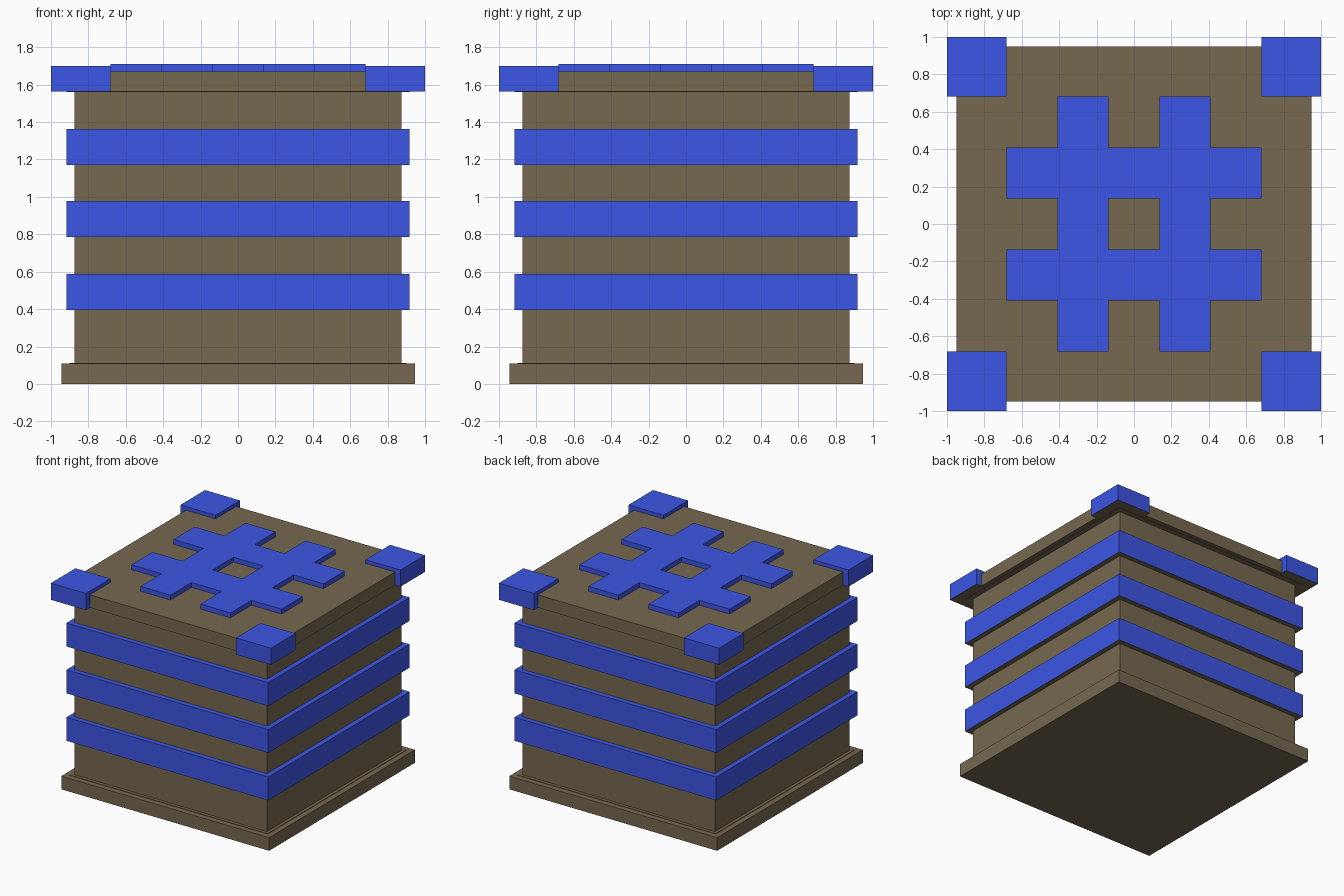
import bpy, bmesh
from mathutils import Matrix

if "Cube" in bpy.data.objects:
    bpy.data.objects.remove(bpy.data.objects["Cube"])


def material(name, rgb):
    m = bpy.data.materials.new(name)
    m.diffuse_color = (*rgb, 1)
    m.use_nodes = True
    m.node_tree.nodes["Principled BSDF"].inputs["Base Color"].default_value = m.diffuse_color
    return m


BROWN = material("drab brown", (0.181, 0.140, 0.080))
BLUE = material("royal blue", (0.045, 0.092, 0.78))


def finish(name, bm, mat):
    bmesh.ops.recalc_face_normals(bm, faces=bm.faces[:])
    me = bpy.data.meshes.new(name)
    bm.to_mesh(me)
    bm.free()
    me.materials.append(mat)
    ob = bpy.data.objects.new(name, me)
    bpy.context.collection.objects.link(ob)
    return ob


def box(name, mat, half, z0, z1, cx=0.0, cy=0.0):
    """Square box of half-width `half` between two heights."""
    bm = bmesh.new()
    place = Matrix.Translation((cx, cy, (z0 + z1) / 2))
    size = Matrix.Diagonal((2 * half, 2 * half, z1 - z0, 1))
    bmesh.ops.create_cube(bm, size=1, matrix=place @ size)
    return finish(name, bm, mat)


def unpainted_underside(ob):
    """Blue trim keeps the bare brown on its downward faces."""
    ob.data.materials.append(BROWN)
    for p in ob.data.polygons:
        p.material_index = 1 if p.normal.z < -0.5 else 0


# Crate body, foot plate and lid, with thin lips where they meet
box("base_plate", BROWN, 0.945, 0, 0.108)
box("base_lip", BROWN, 0.90, 0.106, 0.112)
box("body", BROWN, 0.875, 0.108, 1.565)
box("lid_lip", BROWN, 0.917, 1.560, 1.566)
box("lid", BROWN, 0.95, 1.564, 1.67)

# Three bands around the body
for i, z in enumerate((0.395, 0.785, 1.17)):
    unpainted_underside(box(f"band_{i + 1}", BLUE, 0.917, z, z + 0.193))

# Corner caps wrapping the lid
for sx in (-1, 1):
    for sy in (-1, 1):
        side = ("front" if sy < 0 else "back") + ("_left" if sx < 0 else "_right")
        unpainted_underside(box(f"corner_cap_{side}", BLUE, 0.159, 1.563, 1.70,
                                sx * 0.841, sy * 0.841))

# Raised lattice on the lid: a 5 x 5 cell grid keeping the two crossing bar pairs
edges = [-0.682, -0.409, -0.136, 0.136, 0.409, 0.682]
bm = bmesh.new()
v = [[bm.verts.new((x, y, 1.668)) for y in edges] for x in edges]
for i in range(5):
    for j in range(5):
        if i in (1, 3) or j in (1, 3):
            bm.faces.new((v[i][j], v[i + 1][j], v[i + 1][j + 1], v[i][j + 1]))
bmesh.ops.delete(bm, geom=[p for p in bm.verts if not p.link_faces], context='VERTS')
ext = bmesh.ops.extrude_face_region(bm, geom=bm.faces[:], use_keep_orig=True)
top = [g for g in ext["geom"] if isinstance(g, bmesh.types.BMVert)]
bmesh.ops.translate(bm, vec=(0, 0, 0.042), verts=top)
finish("lid_lattice", bm, BLUE)
